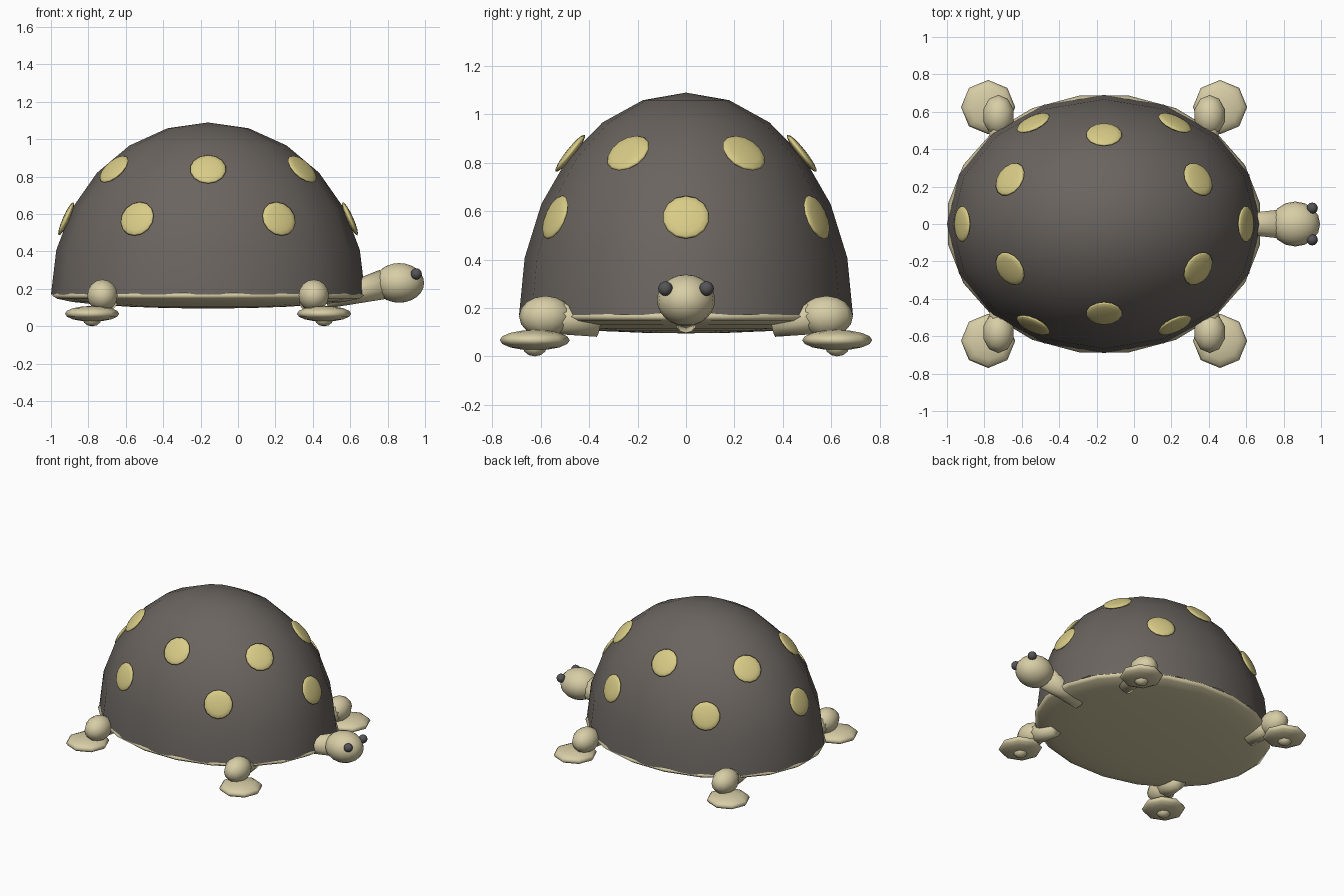
import bpy, bmesh, math
from mathutils import Vector, Matrix

if "Cube" in bpy.data.objects:
    bpy.data.objects.remove(bpy.data.objects["Cube"])


def material(name, rgb):
    m = bpy.data.materials.new(name)
    m.use_nodes = True
    m.diffuse_color = (*rgb, 1)
    m.node_tree.nodes["Principled BSDF"].inputs["Base Color"].default_value = (*rgb, 1)
    return m


SHELL = material("dark shell grey", (0.145, 0.128, 0.115))
SKIN = material("pale cream", (0.68, 0.61, 0.38))
SPOT = material("soft yellow", (0.69, 0.60, 0.24))
EYE = material("charcoal", (0.09, 0.09, 0.095))


def finish(bm, name, mat):
    me = bpy.data.meshes.new(name)
    bm.normal_update()
    bm.to_mesh(me)
    bm.free()
    me.materials.append(mat)
    me.shade_smooth()
    ob = bpy.data.objects.new(name, me)
    bpy.context.collection.objects.link(ob)
    return ob


def ellipsoid(name, mat, centre, radii, segs=16, rings=12, rot=None, spin=0, half=False):
    bm = bmesh.new()
    bmesh.ops.create_uvsphere(bm, u_segments=segs, v_segments=rings, radius=1,
                              matrix=Matrix.Rotation(spin, 4, 'Z'))
    if half:
        low = [v for v in bm.verts if v.co.z < -0.01]
        bmesh.ops.delete(bm, geom=low, context='VERTS')
    m = Matrix.Translation(centre) @ (rot or Matrix()) @ Matrix.Diagonal((*radii, 1))
    bmesh.ops.transform(bm, matrix=m, verts=bm.verts)
    return finish(bm, name, mat)


def limb(name, mat, a, b, ra, rb, segs=10):
    a, b = Vector(a), Vector(b)
    turn = (b - a).to_track_quat('Z', 'Y').to_matrix().to_4x4()
    bm = bmesh.new()
    bmesh.ops.create_cone(bm, segments=segs, radius1=ra, radius2=rb, cap_ends=True,
                          depth=(b - a).length,
                          matrix=Matrix.Translation((a + b) / 2) @ turn)
    return finish(bm, name, mat)


# Domed shell and shallow belly plate
CENTRE = Vector((-0.16, 0, 0.17))
RADII = Vector((0.84, 0.69, 0.92))
ellipsoid("shell", SHELL, CENTRE, RADII, half=True)
ellipsoid("belly_plate", SKIN, (-0.16, 0, 0.165), (0.845, 0.695, 0.07), segs=20,
          spin=math.radians(9))

# Two rings of six spots lying on the shell
for row, lat, start in (("lower", 26, 0), ("upper", 46.5, 30)):
    for i in range(6):
        u, v = math.radians(start + 60 * i), math.radians(lat)
        d = Vector((math.cos(u) * math.cos(v), math.sin(u) * math.cos(v), math.sin(v)))
        normal = Vector([d[k] / RADII[k] for k in range(3)]).normalized()
        pos = CENTRE + d * RADII + normal * 0.004
        ellipsoid(f"{row}_spot_{i + 1}", SPOT, pos, (0.097, 0.097, 0.018), segs=14, rings=8,
                  rot=normal.to_track_quat('Z', 'Y').to_matrix().to_4x4())

# Legs, ankles and flat feet
for end, sx in (("front", 1), ("back", -1)):
    for side, sy in (("left", 1), ("right", -1)):
        tag = f"{end}_{side}"
        x = CENTRE.x + sx * 0.565
        limb(f"{tag}_leg", SKIN, (x - sx * 0.03, sy * 0.36, 0.13), (x, sy * 0.58, 0.17),
             0.05, 0.075)
        ellipsoid(f"{tag}_ankle", SKIN, (x, sy * 0.58, 0.165), (0.085, 0.11, 0.085),
                  segs=10, rings=8)
        foot = (CENTRE.x + sx * 0.62, sy * 0.625)
        ellipsoid(f"{tag}_foot", SKIN, (*foot, 0.067), (0.145, 0.145, 0.042), segs=8, rings=8)
        ellipsoid(f"{tag}_foot_pad", SKIN, (*foot, 0.04), (0.05, 0.05, 0.04), segs=8, rings=6)

# Neck, head and eyes
limb("neck", SKIN, (0.47, 0, 0.14), (0.78, 0, 0.225), 0.045, 0.08)
ellipsoid("head", SKIN, (0.862, 0, 0.232), (0.133, 0.12, 0.106))
for side, sy in (("left", 1), ("right", -1)):
    ellipsoid(f"{side}_eye", EYE, (0.953, sy * 0.085, 0.28), (0.03, 0.03, 0.03), segs=12, rings=8)
